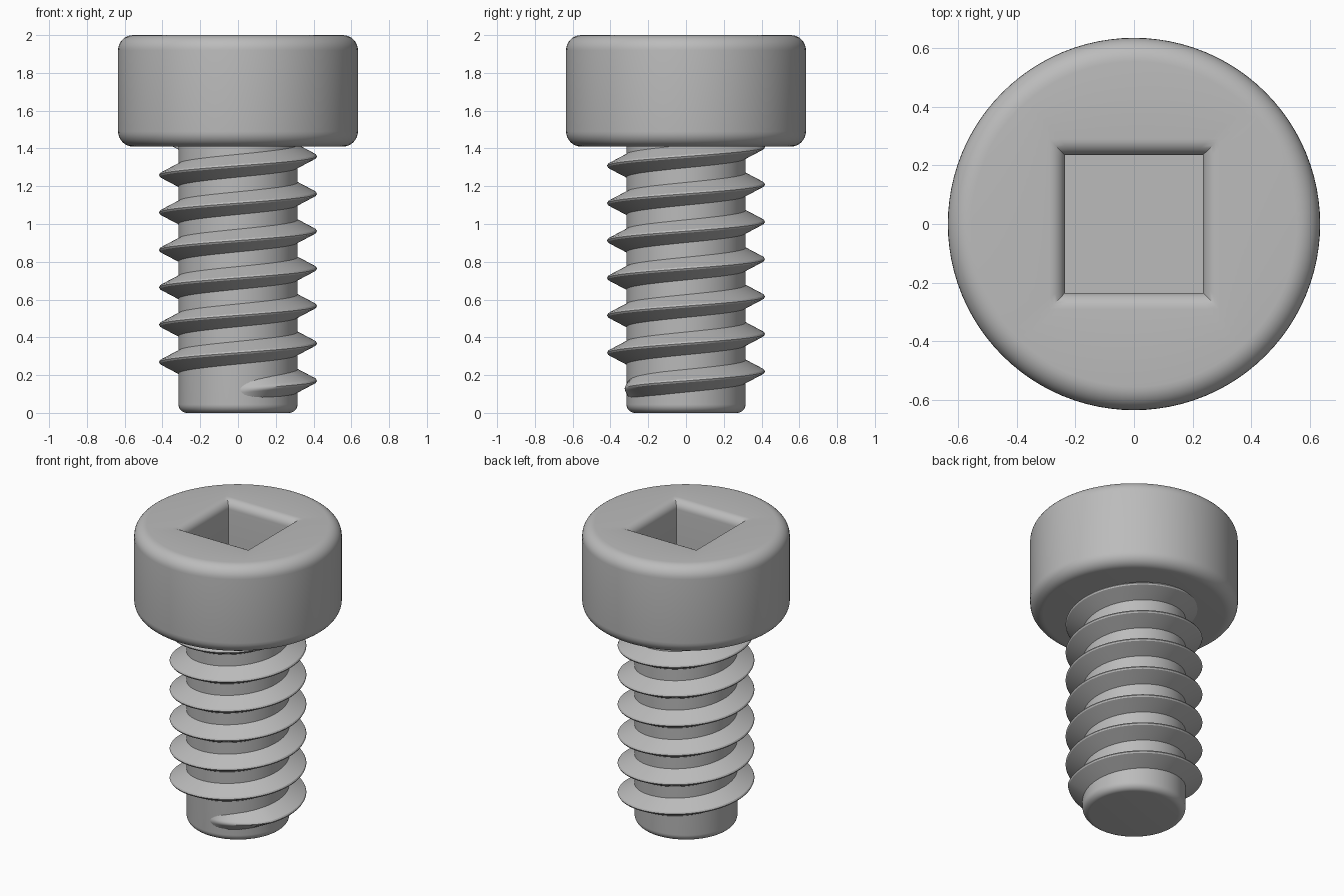
import bpy
import bmesh
from math import sin, cos, pi, tau, radians

if "Cube" in bpy.data.objects:
    bpy.data.objects.remove(bpy.data.objects["Cube"], do_unlink=True)

SIDES = 96

steel = bpy.data.materials.new("grey_steel")
steel.use_nodes = True
steel.diffuse_color = (0.5, 0.5, 0.5, 1)
steel.node_tree.nodes["Principled BSDF"].inputs["Base Color"].default_value = (0.5, 0.5, 0.5, 1)


def loft(name, rings, closed):
    """Skin a list of rings and cap both ends; closed joins each ring to itself."""
    bm = bmesh.new()
    rows = [[bm.verts.new(p) for p in ring] for ring in rings]
    for a, b in zip(rows, rows[1:]):
        n = len(a)
        for i in range(n if closed else n - 1):
            j = (i + 1) % n
            bm.faces.new((a[i], a[j], b[j], b[i]))
    bm.faces.new(rows[0][::-1])
    bm.faces.new(rows[-1])
    bmesh.ops.recalc_face_normals(bm, faces=bm.faces)
    mesh = bpy.data.meshes.new(name)
    bm.to_mesh(mesh)
    bm.free()
    mesh.materials.append(steel)
    obj = bpy.data.objects.new(name, mesh)
    bpy.context.collection.objects.link(obj)
    bpy.ops.object.select_all(action="DESELECT")
    obj.select_set(True)
    bpy.context.view_layer.objects.active = obj
    bpy.ops.object.shade_smooth_by_angle(angle=radians(32))
    return obj


def ring(r, z, square=False):
    pts = []
    for i in range(SIDES):
        a = tau * i / SIDES
        k = r / max(abs(cos(a)), abs(sin(a))) if square else r
        pts.append((k * cos(a), k * sin(a), z))
    return pts


def fillet(r, z, size, start, steps=8):
    """Quarter-round profile points about the centre (r, z)."""
    angles = [radians(start) + pi / 2 * i / steps for i in range(steps + 1)]
    return [(r + size * cos(a), z + size * sin(a)) for a in angles]


# Round head with a square driver socket, skinned from outside to socket floor
edge = 0.08
outer = fillet(0.635 - edge, 1.41 + edge, edge, -90) + fillet(0.635 - edge, 2 - edge, edge, 0)
lip = 0.055
socket = fillet(0.235 + lip, 2 - lip, lip, 90) + [(0.235, 1.6)]
loft("head", [ring(r, z) for r, z in outer] + [ring(r, z, True) for r, z in socket], True)

# Shaft with a rounded tip
tip = 0.045
shaft = fillet(0.315 - tip, tip, tip, -90) + [(0.315, 1.43)]
loft("shaft", [ring(r, z) for r, z in shaft], True)

# Right-handed thread that grows out of the shaft near the tip
PITCH = 0.198
ROOT = 0.3
section = [(0.0, -0.068), (0.1, -0.016), (0.113, -0.009), (0.118, 0.0),
           (0.113, 0.009), (0.1, 0.016), (0.0, 0.068)]
start, end = radians(-97), radians(178) + 6 * tau
steps = int(SIDES * (end - start) / tau)
thread = []
for i in range(steps + 1):
    a = start + (end - start) * i / steps
    grow = min(1, (a - start) / radians(72))
    z0 = 0.17 + PITCH * a / tau
    thread.append([((ROOT + d * grow) * cos(a), (ROOT + d * grow) * sin(a), z0 + h)
                   for d, h in section])
loft("thread", thread, True)
